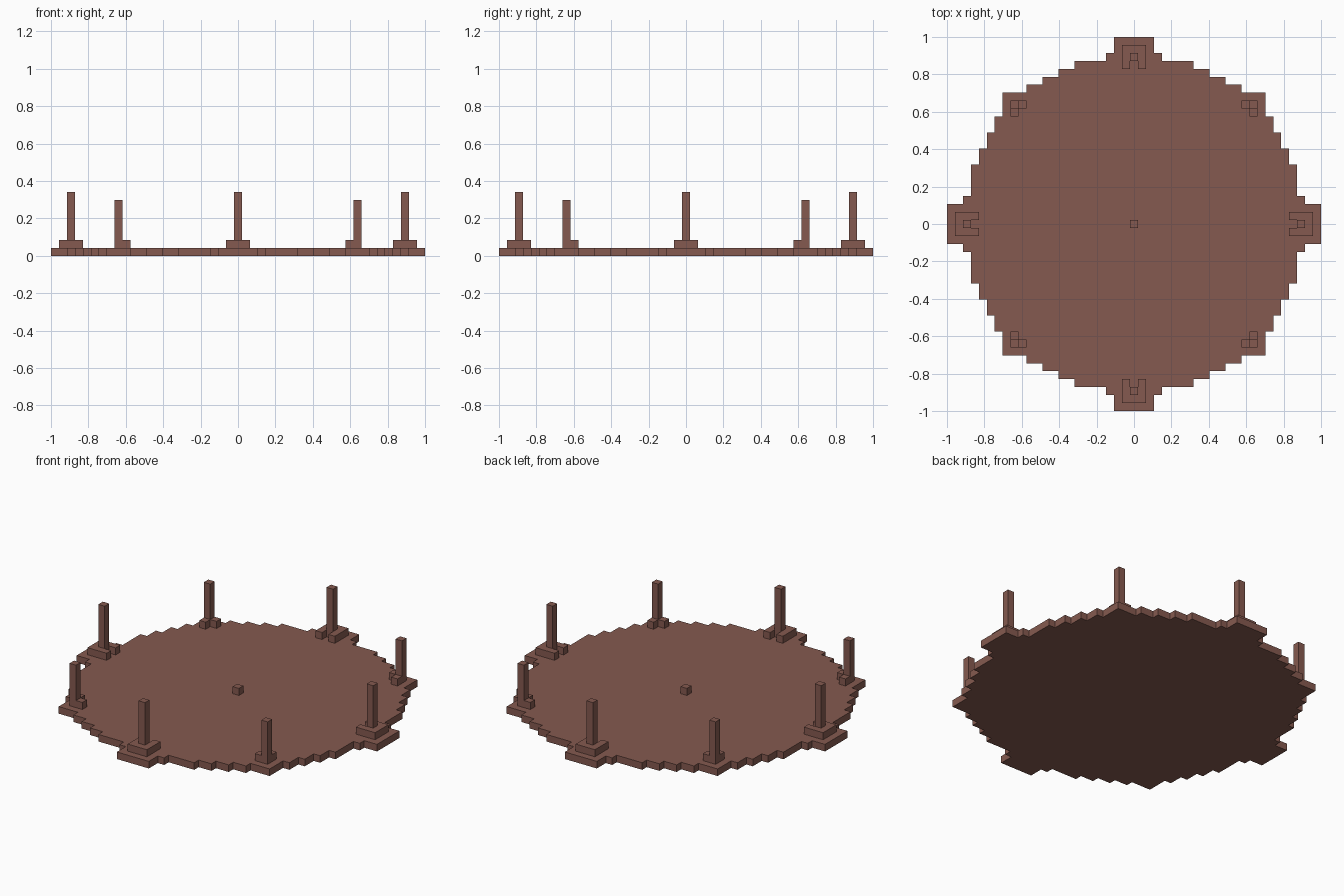
import bpy
import bmesh
from math import pi
from mathutils import Matrix

U = 2 / 47  # size of one block

cube = bpy.data.objects.get("Cube")
if cube:
    bpy.data.objects.remove(cube)

brown = bpy.data.materials.new("clay_brown")
brown.use_nodes = True
colour = (0.235, 0.102, 0.08, 1)
brown.diffuse_color = colour
brown.node_tree.nodes["Principled BSDF"].inputs["Base Color"].default_value = colour


def slab(name, outline, bottom, top, angle=0):
    """Extrude an outline, in block units, and turn it about the centre."""
    bm = bmesh.new()
    face = bm.faces.new([bm.verts.new((x, y, bottom)) for x, y in outline])
    raised = bmesh.ops.extrude_face_region(bm, geom=[face], use_keep_orig=True)
    verts = [v for v in raised["geom"] if isinstance(v, bmesh.types.BMVert)]
    bmesh.ops.translate(bm, verts=verts, vec=(0, 0, top - bottom))
    bmesh.ops.recalc_face_normals(bm, faces=bm.faces)
    bm.transform(Matrix.Rotation(angle, 4, "Z") @ Matrix.Scale(U, 4))
    mesh = bpy.data.meshes.new(name)
    bm.to_mesh(mesh)
    bm.free()
    mesh.materials.append(brown)
    obj = bpy.data.objects.new(name, mesh)
    bpy.context.collection.objects.link(obj)
    return obj


def square(x, y):
    return [(x - .5, y - .5), (x + .5, y - .5), (x + .5, y + .5), (x - .5, y + .5)]


# Stepped round floor: one eighth of the rim, mirrored and then turned
steps = [(23.5, 2.5), (21.5, 3.5), (20.5, 7.5), (19.5, 9.5),
         (18.5, 11.5), (17.5, 13.5), (16.5, 16.5)]
eighth = [(steps[0][1], steps[0][0])]
for (_, last_reach), (height, reach) in zip(steps, steps[1:]):
    eighth += [(last_reach, height), (reach, height)]
quarter = eighth + [(y, x) for x, y in reversed(eighth[:-1])]
rim = []
for _ in range(4):
    rim += quarter
    quarter = [(y, -x) for x, y in quarter]
slab("floor", rim, 0, 1)

# Centre block
slab("centre_block", square(0, 0), 1, 2)

# U-shaped footings at the sides, L-shaped footings at the corners, with posts
u_shape = [(-1.5, 19.5), (-.5, 19.5), (-.5, 20.5), (.5, 20.5),
           (.5, 19.5), (1.5, 19.5), (1.5, 22.5), (-1.5, 22.5)]
l_shape = [(13.5, 14.5), (14.5, 14.5), (14.5, 13.5),
           (15.5, 13.5), (15.5, 15.5), (13.5, 15.5)]
sides = ["back", "left", "front", "right"]
corners = ["back_left", "front_left", "front_right", "back_right"]
for i in range(4):
    turn = -i * pi / 2
    slab(sides[i] + "_footing", u_shape, 1, 2, turn)
    slab(sides[i] + "_post", square(0, 21), 2, 8, turn)
    slab(corners[i] + "_footing", l_shape, 1, 2, turn)
    slab(corners[i] + "_post", square(15, 15), 2, 7, turn)
